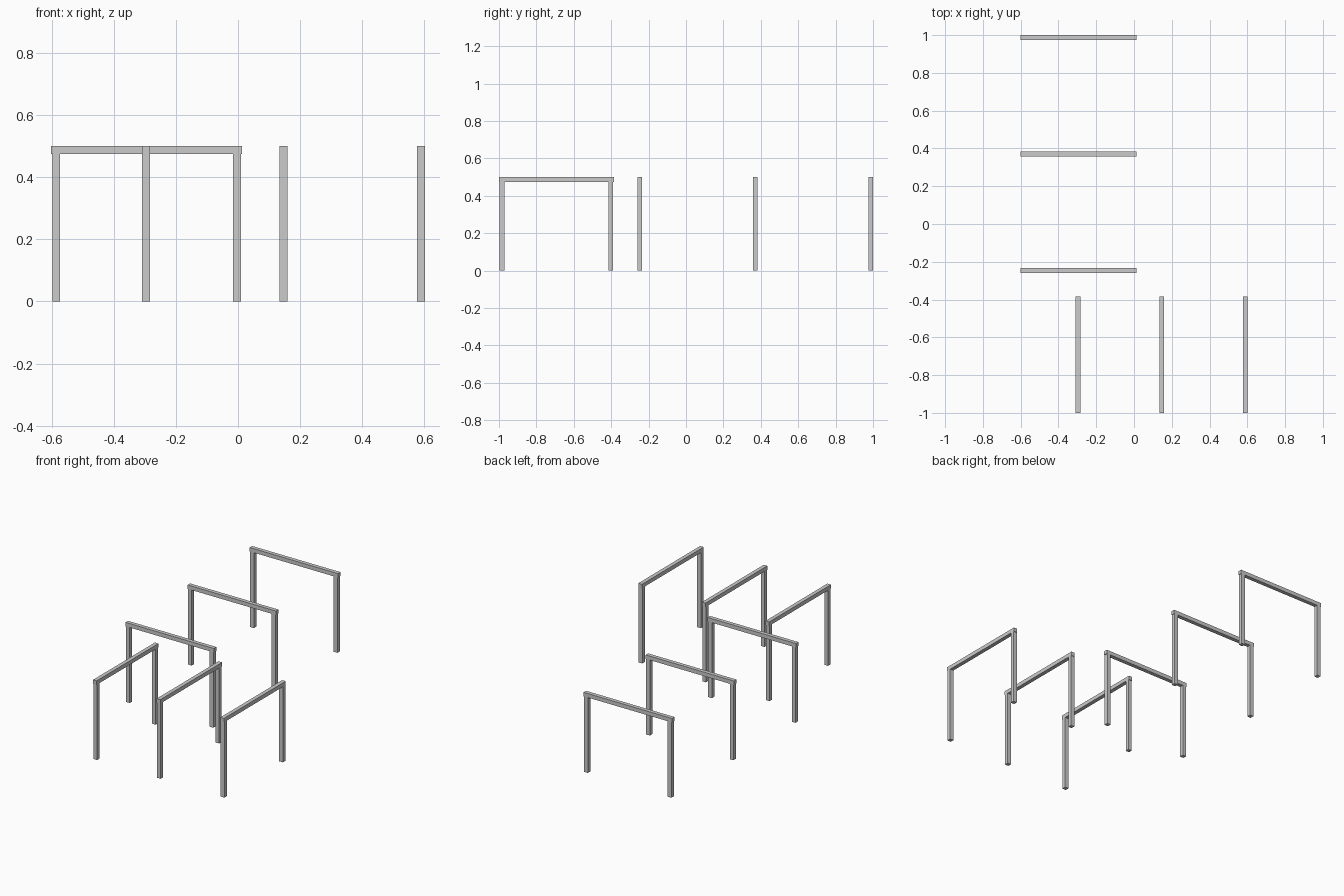
import bpy, math
from mathutils import Matrix, Vector

if "Cube" in bpy.data.objects:
    bpy.data.objects.remove(bpy.data.objects["Cube"])

T = 0.025        # bar thickness
H = 0.5          # frame height
SPAN = 0.615     # top rail length
INSET = 0.004    # leg setback from rail end


def add_box(bm_data, lo, hi):
    verts, faces = bm_data
    n = len(verts)
    verts += [(x, y, z) for z in (lo[2], hi[2])
              for x, y in ((lo[0], lo[1]), (hi[0], lo[1]), (hi[0], hi[1]), (lo[0], hi[1]))]
    faces += [tuple(n + i for i in f) for f in
              ((3, 2, 1, 0), (4, 5, 6, 7), (0, 1, 5, 4),
               (1, 2, 6, 5), (2, 3, 7, 6), (3, 0, 4, 7))]


def part(name, lo, hi, matrix):
    data = ([], [])
    add_box(data, lo, hi)
    mesh = bpy.data.meshes.new(name)
    mesh.from_pydata(data[0], [], data[1])
    obj = bpy.data.objects.new(name, mesh)
    bpy.context.collection.objects.link(obj)
    obj.matrix_world = matrix


def frame(name, centre, angle):
    m = Matrix.Translation(Vector(centre)) @ Matrix.Rotation(angle, 4, 'Z')
    h, t = SPAN / 2, T / 2
    # top rail
    part(name + "_rail", (-h, -t, H - T), (h, t, H), m)
    # two legs
    for side, label in ((-1, "left"), (1, "right")):
        c = side * (h - INSET - t)
        part(f"{name}_{label}_leg", (c - t, -t, 0), (c + t, t, H - T), m)


# Three frames running left to right, spaced back to front
for i in range(3):
    frame(f"cross_frame_{i + 1}", (-0.602 + SPAN / 2, 0.9875 - 0.617 * i, 0), 0)

# Three frames running front to back, spaced side to side
for i in range(3):
    frame(f"long_frame_{i + 1}", (0.5895 - 0.443 * i, -1 + SPAN / 2, 0), math.pi / 2)
